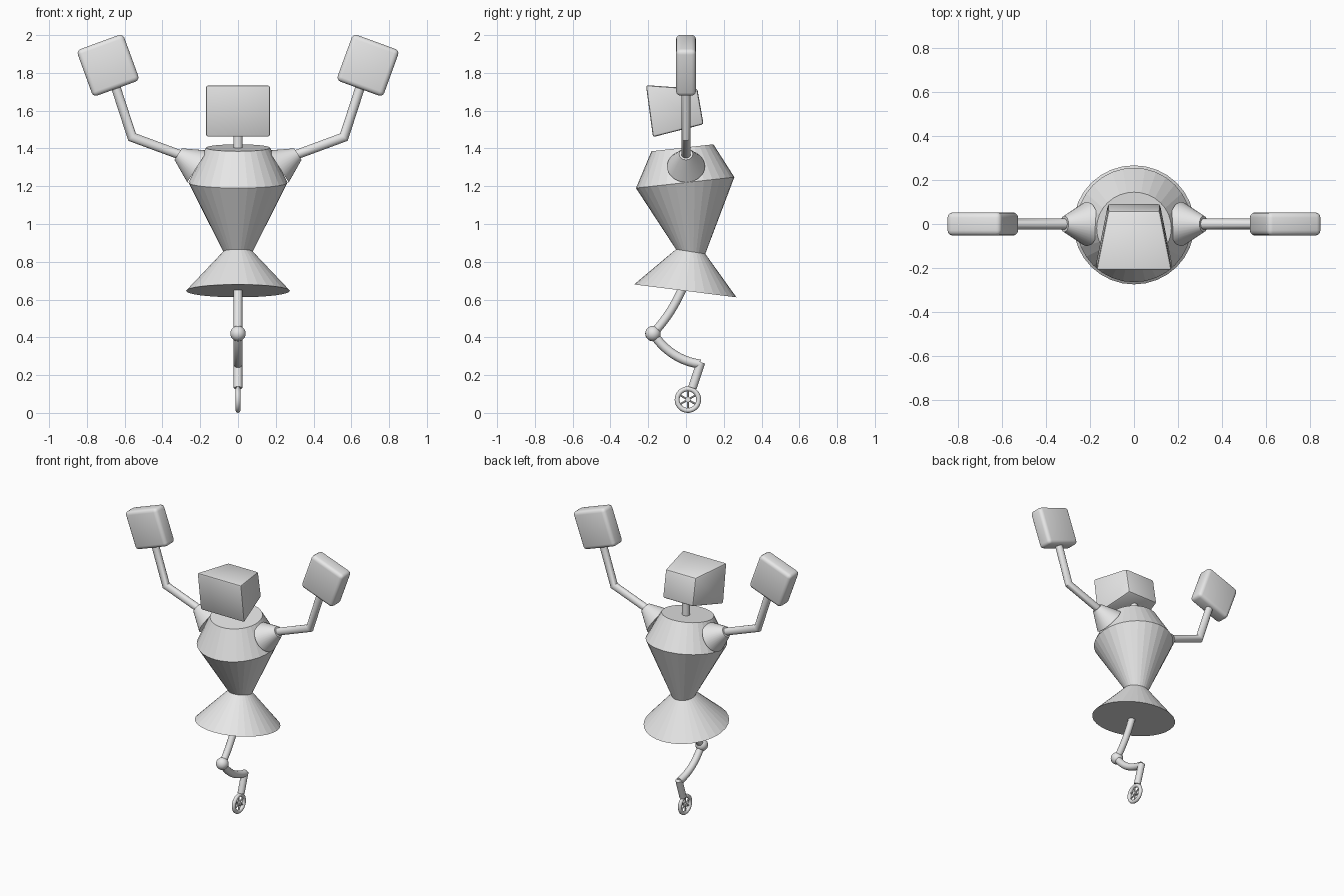
import bpy, bmesh, math
from mathutils import Vector, Matrix

if "Cube" in bpy.data.objects:
    bpy.data.objects.remove(bpy.data.objects["Cube"])

grey = bpy.data.materials.new("light grey")
grey.diffuse_color = (0.8, 0.8, 0.8, 1)
grey.use_nodes = True
grey.node_tree.nodes["Principled BSDF"].inputs["Base Color"].default_value = grey.diffuse_color
X, Y, Z = Vector((1, 0, 0)), Vector((0, 1, 0)), Vector((0, 0, 1))


def finish(name, bm, smooth=False):
    bmesh.ops.recalc_face_normals(bm, faces=bm.faces)
    me = bpy.data.meshes.new(name)
    bm.to_mesh(me)
    bm.free()
    me.materials.append(grey)
    ob = bpy.data.objects.new(name, me)
    bpy.context.collection.objects.link(ob)
    if smooth:
        bpy.ops.object.select_all(action='DESELECT')
        ob.select_set(True)
        bpy.context.view_layer.objects.active = ob
        bpy.ops.object.shade_smooth_by_angle(angle=math.radians(35))
    return ob


def loft(name, rings, sides=32, smooth=False):
    """Skin capped elliptical rings, each given as (centre, half axis u, half axis v)."""
    bm = bmesh.new()
    loops = []
    for c, u, v in rings:
        angles = [2 * math.pi * i / sides for i in range(sides)]
        loops.append([bm.verts.new(c + u * math.cos(a) + v * math.sin(a)) for a in angles])
    for a, b in zip(loops, loops[1:]):
        for i in range(sides):
            j = (i + 1) % sides
            bm.faces.new((a[i], a[j], b[j], b[i]))
    bm.faces.new(loops[0])
    bm.faces.new(loops[-1])
    return finish(name, bm, smooth)


def tilted(front, back, r):
    """Ring from its front and back (y, z) points and its half width in x."""
    f, b = Vector((0, *front)), Vector((0, *back))
    return ((f + b) / 2, X * r, (b - f) / 2)


def tube(name, pts, radii, side, sides=16):
    """Mitred tube along a planar path; side is the normal of that plane."""
    pts = [Vector(p) for p in pts]
    if not isinstance(radii, (list, tuple)):
        radii = [radii] * len(pts)
    rings = []
    for i, p in enumerate(pts):
        d0 = (p - pts[max(i - 1, 0)]).normalized() if i else (pts[1] - p).normalized()
        d1 = (pts[i + 1] - p).normalized() if i < len(pts) - 1 else d0
        t = (d0 + d1).normalized()
        rings.append((p, side * radii[i], t.cross(side) * radii[i] / t.dot(d0)))
    return loft(name, rings, sides, True)


def bezier(a, b, c, n=10):
    """Quadratic curve in the side plane from (y, z) points."""
    a, b, c = (Vector((0, *p)) for p in (a, b, c))
    return [a * (1 - t) ** 2 + b * 2 * t * (1 - t) + c * t * t for t in (i / n for i in range(n + 1))]


def bevel(bm, width, segments):
    bmesh.ops.bevel(bm, geom=list(bm.edges), offset=width, segments=segments,
                    profile=0.5, affect='EDGES')


# Torso and skirt, leaning rings
waist = tilted((-0.053, 0.866), (0.102, 0.842), 0.078)
loft("torso", [tilted((-0.183, 1.385), (0.145, 1.422), 0.17),
               tilted((-0.265, 1.19), (0.256, 1.248), 0.262), waist])
loft("skirt", [waist, tilted((-0.275, 0.68), (0.267, 0.612), 0.275)])

# Neck
tube("neck", [(0, 0, 1.37), (0, 0, 1.54)], 0.025, X)

# Head: box tapering toward the back
bm = bmesh.new()
bmesh.ops.create_cube(bm, size=2)
for v in bm.verts:
    front, top = v.co.y < 0, v.co.z > 0
    w = 0.172 if front else 0.118
    if front:
        y, z = (-0.212, 1.735) if top else (-0.175, 1.46)
    else:
        y, z = (0.06, 1.716) if top else (0.093, 1.528)
    v.co = (math.copysign(w, v.co.x), y, z)
bevel(bm, 0.012, 2)
finish("head", bm, True)

# Shoulders, arms and hands on both sides
for s, label in ((-1, "left"), (1, "right")):
    tube(label + "_shoulder", [(s * 0.215, 0, 1.305), (s * 0.317, 0, 1.37)],
         [0.1, 0.036], Y, 32)
    tube(label + "_arm", [(s * 0.29, 0, 1.36), (s * 0.561, 0, 1.46), (s * 0.652, 0, 1.74)],
         0.025, Y)
    bm = bmesh.new()
    bmesh.ops.create_cube(bm, size=1)
    bmesh.ops.scale(bm, vec=(0.262, 0.106, 0.262), verts=bm.verts)
    bevel(bm, 0.024, 3)
    bm.transform(Matrix.Translation((s * 0.688, 0, 1.84))
                 @ Matrix.Rotation(math.radians(20 * s), 4, 'Y'))
    finish(label + "_hand", bm, True)

# Single leg: thigh, knee ball, curved shin and wheel strut
tube("thigh", bezier((-0.01, 0.68), (-0.07, 0.53), (-0.175, 0.42)), 0.023, X)
bm = bmesh.new()
bmesh.ops.create_uvsphere(bm, u_segments=20, v_segments=12, radius=0.041,
                          matrix=Matrix.Translation((0, -0.175, 0.42)))
finish("knee", bm, True)
tube("shin", bezier((-0.175, 0.42), (-0.08, 0.28), (0.075, 0.258)), 0.024, X)
tube("wheel_strut", [(0, 0.079, 0.268), (0, 0.034, 0.132)], 0.023, X)

# Wheel: round tyre, hub and six spokes
hub = Vector((0, 0.01, 0.07))
bm = bmesh.new()
R, r, N, M = 0.057, 0.013, 32, 12
grid = []
for i in range(N):
    a = 2 * math.pi * i / N
    out = Y * math.cos(a) + Z * math.sin(a)
    grid.append([bm.verts.new(hub + out * (R + r * math.cos(b)) + X * r * math.sin(b))
                 for b in (2 * math.pi * j / M for j in range(M))])
for i in range(N):
    p, q = grid[i], grid[(i + 1) % N]
    for j in range(M):
        k = (j + 1) % M
        bm.faces.new((p[j], p[k], q[k], q[j]))
finish("wheel_tyre", bm, True)
tube("wheel_hub", [hub - X * 0.012, hub + X * 0.012], 0.014, Y)
for i in range(6):
    a = math.pi * i / 3 + math.pi / 6
    out = Y * math.cos(a) + Z * math.sin(a)
    tube(f"wheel_spoke_{i + 1}", [hub, hub + out * 0.052], 0.005, X, 8)
